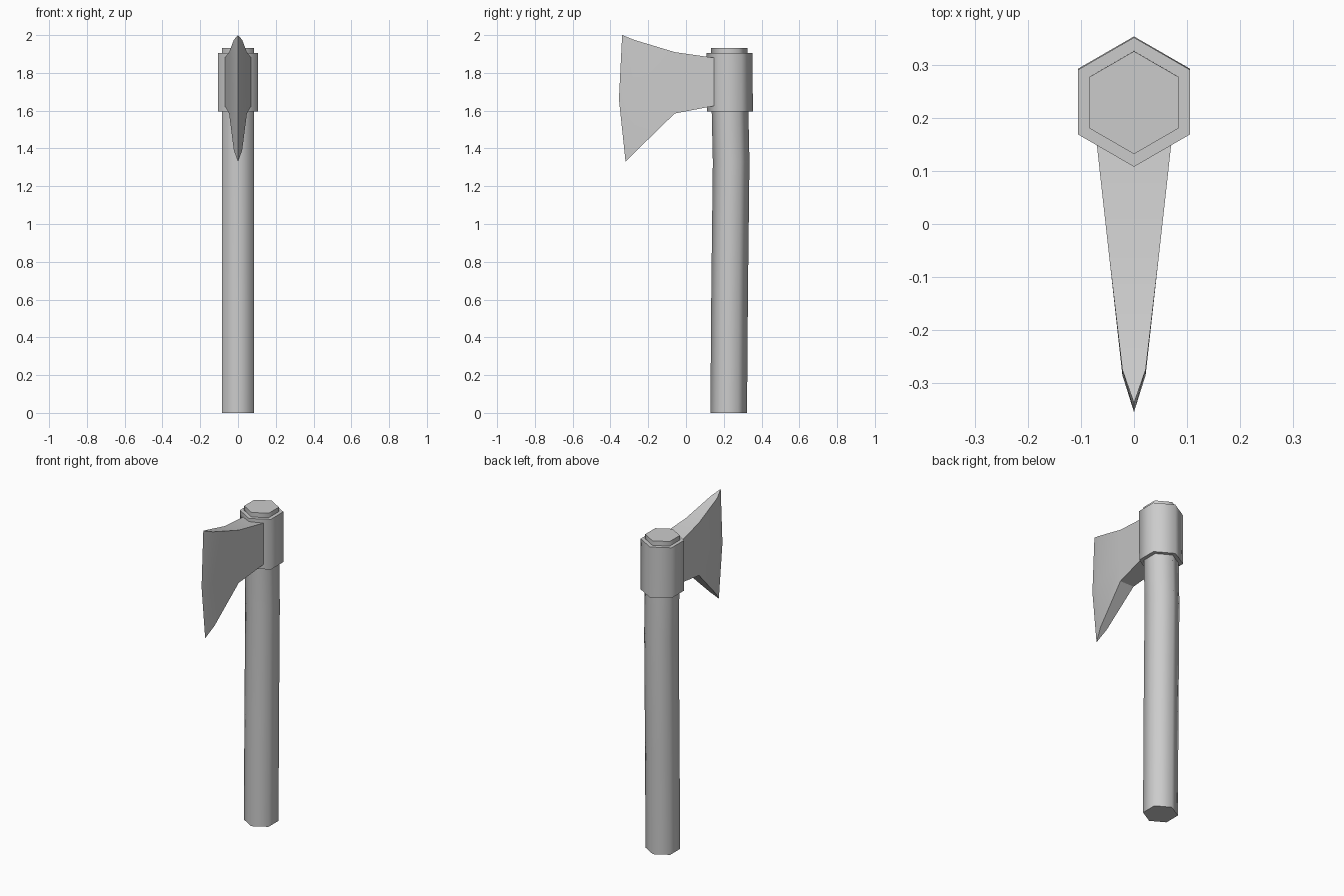
import bpy, bmesh, math

if "Cube" in bpy.data.objects:
    bpy.data.objects.remove(bpy.data.objects["Cube"])


def finish(name, bm, angle):
    bmesh.ops.recalc_face_normals(bm, faces=bm.faces)
    me = bpy.data.meshes.new(name)
    bm.to_mesh(me)
    bm.free()
    ob = bpy.data.objects.new(name, me)
    bpy.context.collection.objects.link(ob)
    bpy.ops.object.select_all(action='DESELECT')
    ob.select_set(True)
    bpy.context.view_layer.objects.active = ob
    bpy.ops.object.shade_smooth_by_angle(angle=math.radians(angle))
    return ob


def loft(name, rings, angle):
    """Bridge a series of equal-length point rings and cap both ends."""
    bm = bmesh.new()
    loops = [[bm.verts.new(p) for p in ring] for ring in rings]
    for a, b in zip(loops, loops[1:]):
        n = len(a)
        for i in range(n):
            j = (i + 1) % n
            bm.faces.new((a[i], a[j], b[j], b[i]))
    bm.faces.new(loops[0])
    bm.faces.new(loops[-1])
    bmesh.ops.remove_doubles(bm, verts=bm.verts, dist=1e-5)
    return finish(name, bm, angle)


def hexagon(cy, z, r):
    # Corners point along y
    return [(r * math.sin(k * math.pi / 3), cy + r * math.cos(k * math.pi / 3), z)
            for k in range(6)]


# Handle: six-sided, very slightly bowed
spine = [(0.226, 0), (0.231, 0.65), (0.239, 1.33), (0.233, 1.6), (0.229, 1.933)]
loft("handle", [hexagon(y, z, 0.097) for y, z in spine], 65)

# Collar that holds the head
loft("collar", [hexagon(0.232, 1.595, 0.122), hexagon(0.230, 1.905, 0.122)], 65)

# Blade: stations of (half width, then y and z of top, middle and bottom)
stations = [
    (0.070, (0.148, 1.88), (0.148, 1.75), (0.148, 1.625)),
    (0.047, (-0.06, 1.91), (-0.06, 1.74), (-0.06, 1.585)),
    (0.022, (-0.275, 1.975), (-0.285, 1.665), (-0.26, 1.39)),
]
tip = [(-0.338, 2.0), (-0.355, 1.66), (-0.32, 1.33)]

bm = bmesh.new()
rows = []
for w, *pts in stations:
    rows.append([[bm.verts.new((s * w, y, z)) for y, z in pts] for s in (1, -1)])
edge = [bm.verts.new((0, y, z)) for y, z in tip]
rows.append([edge, edge])

for a, b in zip(rows, rows[1:]):
    # Left and right cheeks
    for s in (0, 1):
        for k in (0, 1):
            bm.faces.new((a[s][k], a[s][k + 1], b[s][k + 1], b[s][k]))
    # Upper and lower rims, closing to triangles at the cutting edge
    for k in (0, 2):
        rim = list(dict.fromkeys((a[0][k], a[1][k], b[1][k], b[0][k])))
        bm.faces.new(rim)
# Root face inside the collar
right, left = rows[0]
bm.faces.new(right + left[::-1])
finish("blade", bm, 30)
